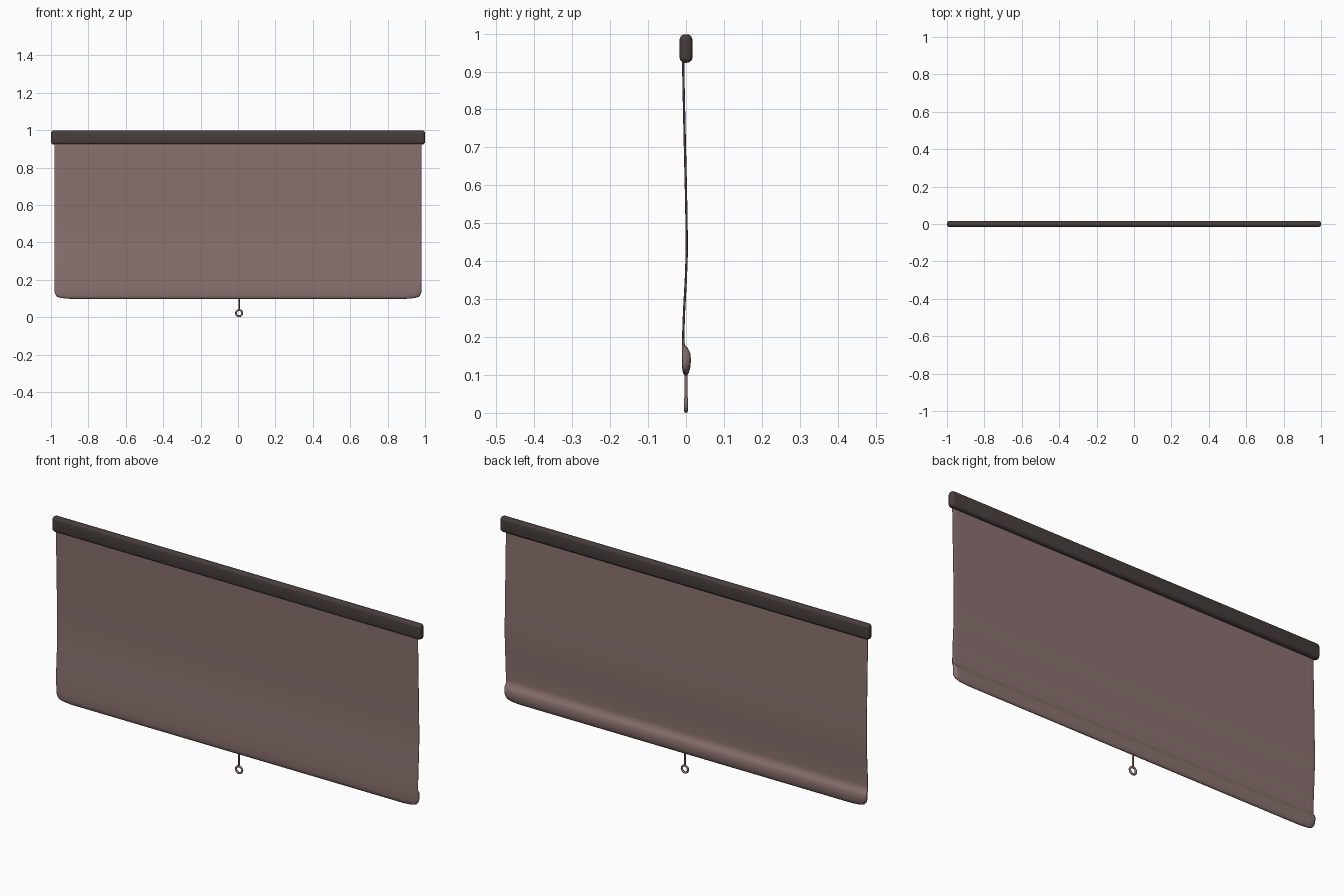
import bpy, bmesh, math
from mathutils import Matrix

if "Cube" in bpy.data.objects:
    bpy.data.objects.remove(bpy.data.objects["Cube"])


def mat(name, rgb):
    m = bpy.data.materials.new(name)
    m.diffuse_color = (*rgb, 1.0)
    m.use_nodes = True
    m.node_tree.nodes["Principled BSDF"].inputs["Base Color"].default_value = m.diffuse_color
    return m


RAIL = mat("dark brown rail", (0.062, 0.047, 0.044))
FABRIC = mat("dusty mauve fabric", (0.255, 0.168, 0.160))


def make(name, bm, material, angle=40):
    bmesh.ops.recalc_face_normals(bm, faces=bm.faces[:])
    me = bpy.data.meshes.new(name)
    bm.to_mesh(me)
    bm.free()
    ob = bpy.data.objects.new(name, me)
    bpy.context.collection.objects.link(ob)
    me.materials.append(material)
    bpy.ops.object.select_all(action='DESELECT')
    ob.select_set(True)
    bpy.context.view_layer.objects.active = ob
    bpy.ops.object.shade_smooth_by_angle(angle=math.radians(angle))
    return ob


# headrail: long box with well rounded edges
bm = bmesh.new()
bmesh.ops.create_cube(bm, size=1, matrix=Matrix.Translation((0, 0, 0.9605))
                      @ Matrix.Diagonal((2.0, 0.034, 0.075, 1)))
bmesh.ops.bevel(bm, geom=bm.edges[:], offset=0.0145, segments=4,
                profile=0.5, affect='EDGES')
make("headrail", bm, RAIL)

# fabric sheet: wavy side profile (z, front y, back y) with a padded hem at the back
rows = [(z, c - 0.003, c + 0.003) for z, c in (
    (0.945, -0.008), (0.84, -0.006), (0.75, -0.004), (0.6, -0.0005), (0.5, 0.0015),
    (0.42, 0.002), (0.35, -0.0005), (0.27, -0.005), (0.2, -0.0075))]
rows += [(0.178, -0.0108, -0.003), (0.167, -0.011, 0.006), (0.155, -0.011, 0.011),
         (0.138, -0.011, 0.013), (0.118, -0.010, 0.011), (0.105, -0.008, 0.007),
         (0.098, -0.003, 0.002)]

# stations across the width: half width, bottom height, thickness factor
half = [(0.90, 0.098, 1), (0.945, 0.102, 1), (0.966, 0.108, 1),
        (0.976, 0.119, 0.85), (0.98, 0.132, 0.45)]
stations = [(-x, b, t) for x, b, t in reversed(half)] + half

bm = bmesh.new()
rings = []
for x, bottom, thick in stations:
    front, back = [], []
    for z, yf, yb in rows:
        if z < 0.18:  # lift the hem toward the rounded corners
            z = 0.18 - (0.18 - z) * (0.18 - bottom) / (0.18 - 0.098)
        c, h = (yf + yb) / 2, (yb - yf) / 2 * thick
        front.append(bm.verts.new((x, c - h, z)))
        back.append(bm.verts.new((x, c + h, z)))
    rings.append(front + back[::-1])
n = len(rings[0])
for a, b in zip(rings, rings[1:]):
    for i in range(n):
        j = (i + 1) % n
        bm.faces.new((a[i], a[j], b[j], b[i]))
# close both side edges with strips
for r in (rings[0], rings[-1]):
    for i in range(n // 2 - 1):
        bm.faces.new((r[i], r[i + 1], r[n - 2 - i], r[n - 1 - i]))
make("fabric_sheet", bm, FABRIC, 60)

# pull cord
CX = 0.006
bm = bmesh.new()
bmesh.ops.create_cone(bm, cap_ends=True, segments=12, radius1=0.004, radius2=0.004,
                      depth=0.066, matrix=Matrix.Translation((CX, 0, 0.073)))
make("pull_cord", bm, FABRIC)

# pull ring
bpy.ops.mesh.primitive_torus_add(major_radius=0.0165, minor_radius=0.005,
                                 major_segments=32, minor_segments=12,
                                 location=(CX, 0, 0.0215),
                                 rotation=(math.pi / 2, 0, 0))
ring = bpy.context.object
ring.name = "pull_ring"
ring.data.materials.append(FABRIC)
bpy.ops.object.shade_smooth_by_angle(angle=math.radians(60))
